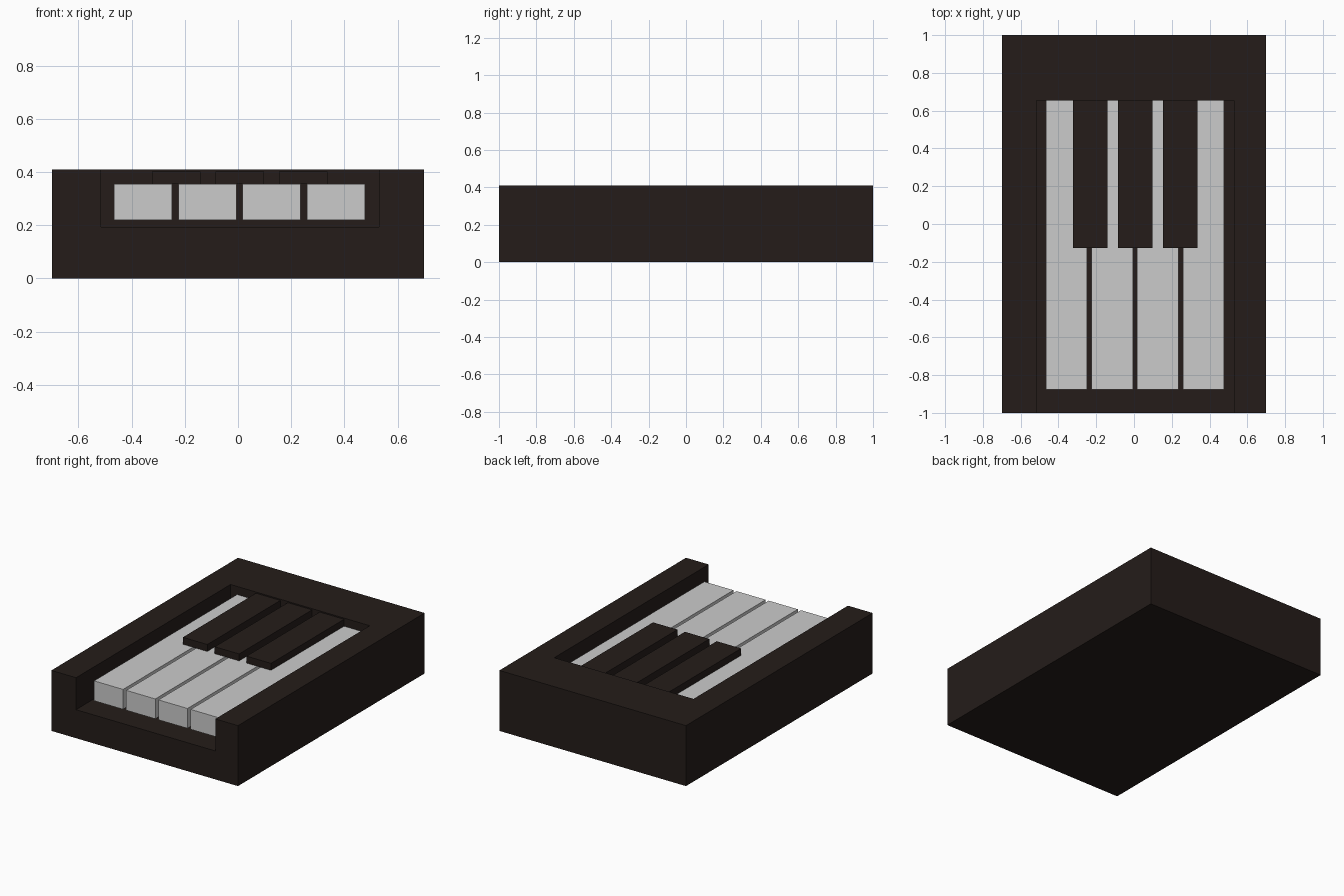
import bpy, bmesh

if "Cube" in bpy.data.objects:
    bpy.data.objects.remove(bpy.data.objects["Cube"])

def material(name, rgb):
    m = bpy.data.materials.new(name)
    m.diffuse_color = (*rgb, 1)
    m.use_nodes = True
    m.node_tree.nodes["Principled BSDF"].inputs["Base Color"].default_value = m.diffuse_color
    return m

dark = material("dark_brown", (0.018, 0.012, 0.010))

def prism(name, outline, z0, z1, mat=None):
    """Extrude a flat outline from z0 up to z1."""
    bm = bmesh.new()
    face = bm.faces.new([bm.verts.new((x, y, z0)) for x, y in outline])
    top = bmesh.ops.extrude_face_region(bm, geom=[face])["geom"]
    for v in top:
        if isinstance(v, bmesh.types.BMVert):
            v.co.z = z1
    bmesh.ops.recalc_face_normals(bm, faces=bm.faces)
    mesh = bpy.data.meshes.new(name)
    bm.to_mesh(mesh)
    bm.free()
    obj = bpy.data.objects.new(name, mesh)
    bpy.context.collection.objects.link(obj)
    if mat:
        mesh.materials.append(mat)
    return obj

def box(name, x0, x1, y0, y1, z0, z1, mat=None):
    return prism(name, [(x0, y0), (x1, y0), (x1, y1), (x0, y1)], z0, z1, mat)

BACK = 0.655  # rear wall of the key bed

# Base slab
box("base_slab", -0.7, 0.7, -1, 1, 0, 0.193, dark)

# U-shaped rim, open at the front
prism("key_bed_rim", [(-0.7, -1), (-0.515, -1), (-0.515, BACK), (0.53, BACK),
                      (0.53, -1), (0.7, -1), (0.7, 1), (-0.7, 1)], 0.193, 0.41, dark)

# White keys
for i in range(4):
    x = -0.466 + i * 0.2415
    box(f"white_key_{i + 1}", x, x + 0.218, -0.877, BACK, 0.22, 0.355)

# Black keys
for i in range(3):
    x = -0.324 + i * 0.239
    box(f"black_key_{i + 1}", x, x + 0.183, -0.128, BACK, 0.355, 0.402, dark)
